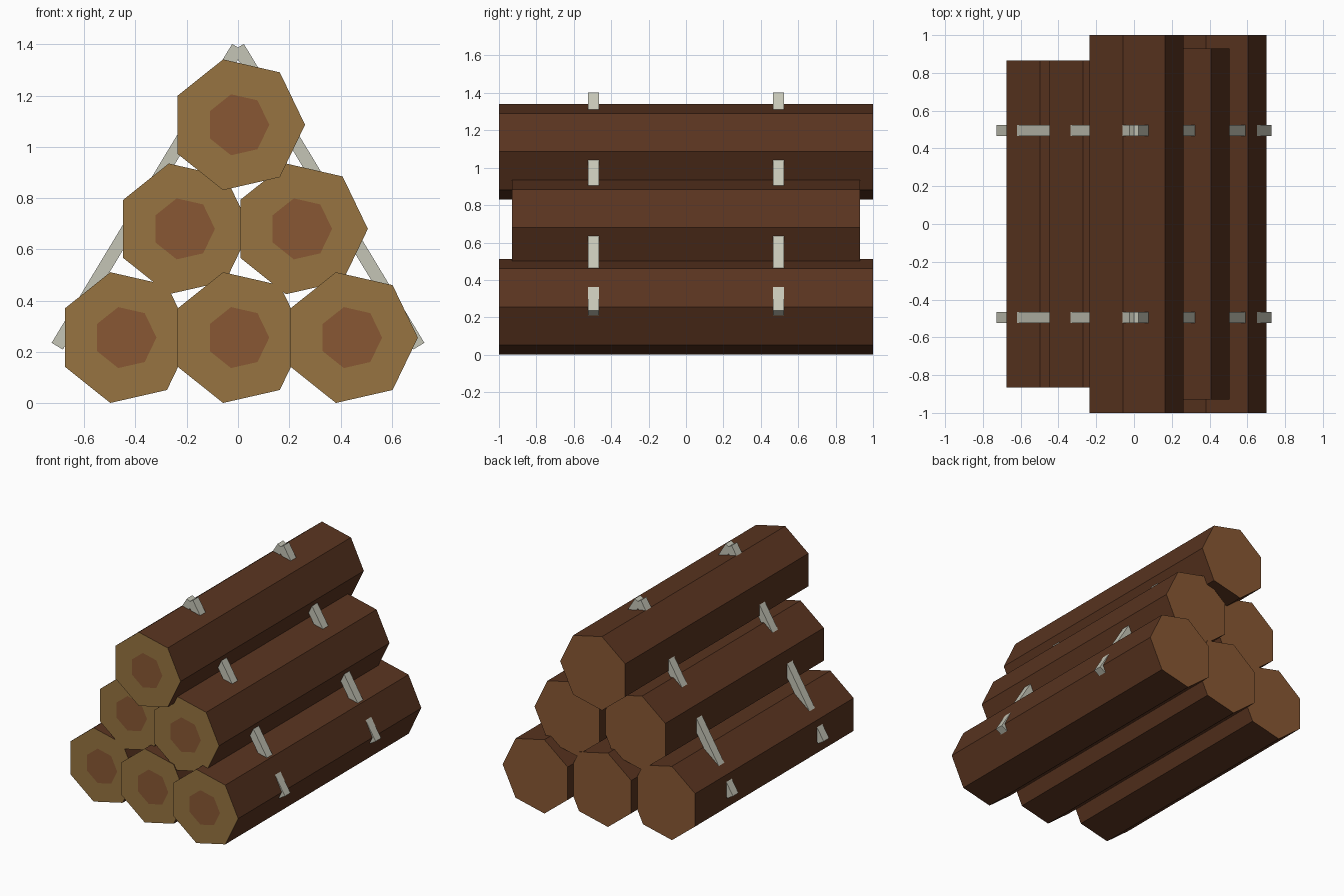
import bpy, bmesh
from math import cos, sin, tau, atan2
from mathutils import Vector

if "Cube" in bpy.data.objects:
    bpy.data.objects.remove(bpy.data.objects["Cube"])


def material(name, rgb):
    m = bpy.data.materials.new(name)
    m.diffuse_color = (*rgb, 1)
    m.use_nodes = True
    m.node_tree.nodes["Principled BSDF"].inputs["Base Color"].default_value = m.diffuse_color
    return m


BARK = material("bark", (0.10, 0.034, 0.014))
SAPWOOD = material("sapwood", (0.31, 0.175, 0.053))
HEARTWOOD = material("heartwood", (0.25, 0.097, 0.033))
STRAP = material("strap", (0.56, 0.56, 0.47))


def finish(bm, name, mats):
    bmesh.ops.recalc_face_normals(bm, faces=bm.faces)
    mesh = bpy.data.meshes.new(name)
    bm.to_mesh(mesh)
    bm.free()
    for m in mats:
        mesh.materials.append(m)
    obj = bpy.data.objects.new(name, mesh)
    bpy.context.collection.objects.link(obj)
    return obj


def log(name, x, z, half, radius=0.2615, core=0.122, sides=7):
    """Seven-sided log along y with a two-tone cut on its front end."""
    bm = bmesh.new()

    def ring(r, y):
        return [bm.verts.new((x + r * cos(tau * i / sides), y, z + r * sin(tau * i / sides)))
                for i in range(sides)]

    inner, front, back = ring(core, -half), ring(radius, -half), ring(radius, half)
    for a, b, slot in ((inner, front, 1), (front, back, 0)):
        for i in range(sides):
            j = (i + 1) % sides
            bm.faces.new((a[i], a[j], b[j], b[i])).material_index = slot
    for end in (inner, back):
        bm.faces.new(end).material_index = 2
    return finish(bm, name, (BARK, SAPWOOD, HEARTWOOD))


def strap(name, side, y):
    """Flat bar leaning from the bottom corner of the pile to its peak."""
    low, high = Vector((side * 0.705, 0, 0.2225)), Vector((side * 0.001, 0, 1.388))
    d = high - low
    bm = bmesh.new()
    bmesh.ops.create_cube(bm, size=1)
    obj = finish(bm, name, (STRAP,))
    obj.scale = (d.length, 0.06, 0.051)
    obj.rotation_euler = (0, -atan2(d.z, d.x), 0)
    obj.location = (low + high) / 2 + Vector((0, y, 0))
    return obj


# Pile of logs
log("bottom_log_left", -0.44, 0.256, 0.865)
log("bottom_log_middle", 0.0, 0.256, 0.935)
log("bottom_log_right", 0.44, 0.256, 1.0)
log("middle_log_left", -0.212, 0.68, 0.865)
log("middle_log_right", 0.245, 0.68, 0.93)
log("top_log", 0.0, 1.086, 1.0)

# Straps, a crossing pair near each end
for end, y in (("front", -0.495), ("back", 0.495)):
    strap(end + "_strap_left", -1, y)
    strap(end + "_strap_right", 1, y)
